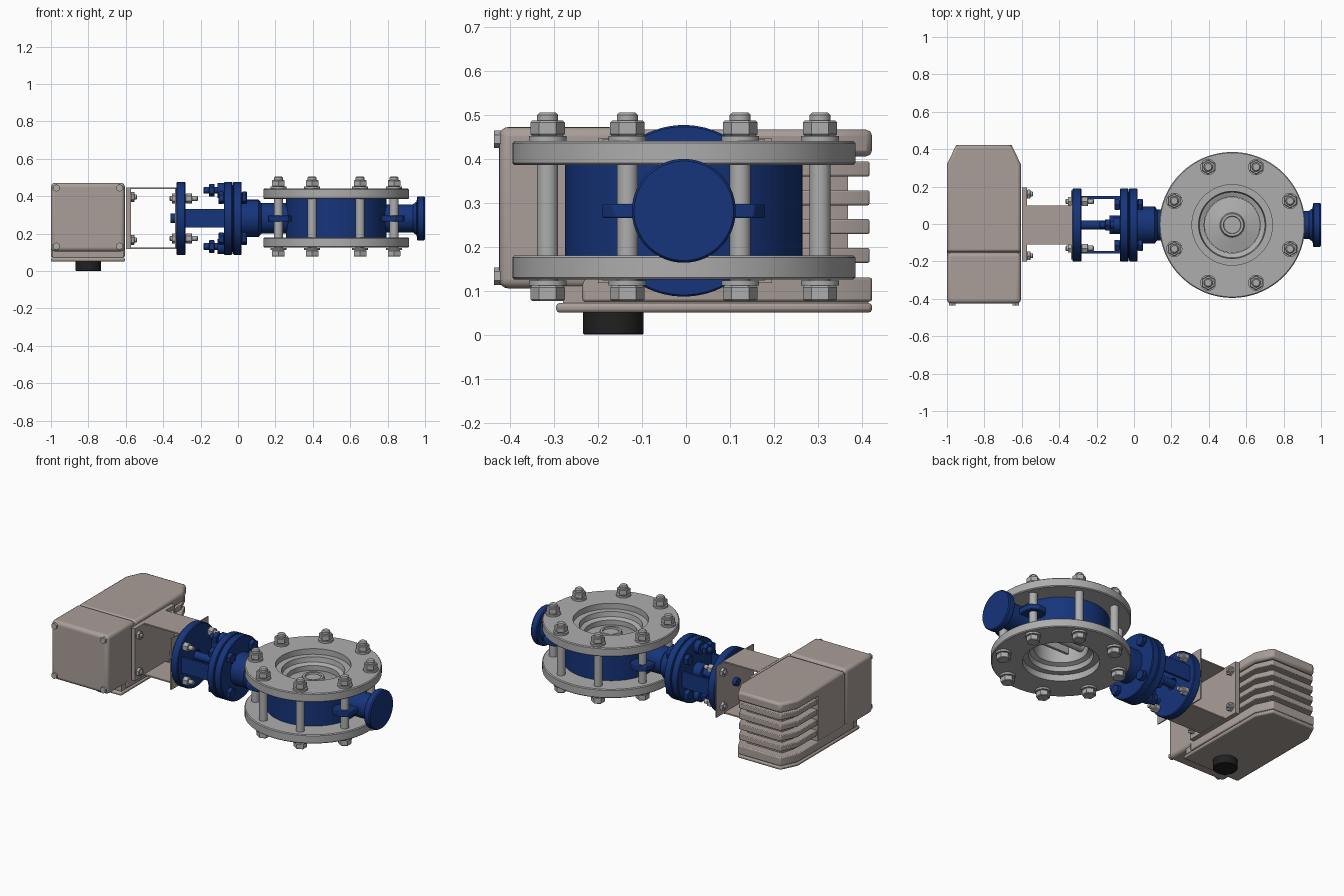
import bpy, bmesh, math
from mathutils import Vector, Matrix

if "Cube" in bpy.data.objects:
    bpy.data.objects.remove(bpy.data.objects["Cube"])


def mat(name, c):
    m = bpy.data.materials.new(name)
    m.diffuse_color = (*c, 1)
    m.use_nodes = True
    m.node_tree.nodes["Principled BSDF"].inputs["Base Color"].default_value = m.diffuse_color
    return m


BLUE = mat("blue_paint", (0.008, 0.035, 0.2))
BEIGE = mat("beige_paint", (0.40, 0.345, 0.32))
BLACK = mat("black_plastic", (0.015, 0.015, 0.015))
STEEL = mat("steel", (0.42, 0.42, 0.42))
CX, CY, CZ = 0.525, -0.005, 0.2815   # valve centre


def make(name, verts, faces, m, bevel=0, segs=2):
    me = bpy.data.meshes.new(name)
    me.from_pydata(verts, [], faces)
    bm = bmesh.new()
    bm.from_mesh(me)
    bmesh.ops.remove_doubles(bm, verts=bm.verts, dist=1e-5)
    bmesh.ops.recalc_face_normals(bm, faces=bm.faces)
    bm.to_mesh(me)
    bm.free()
    ob = bpy.data.objects.new(name, me)
    bpy.context.collection.objects.link(ob)
    me.materials.append(m)
    bpy.ops.object.select_all(action='DESELECT')
    bpy.context.view_layer.objects.active = ob
    ob.select_set(True)
    bpy.ops.object.shade_smooth_by_angle(angle=math.radians(35))
    if bevel:
        b = ob.modifiers.new("bevel", 'BEVEL')
        b.width, b.segments, b.limit_method = bevel, segs, 'ANGLE'
    return ob


def lathe(name, prof, loc, axis='Z', m=STEEL, n=64, closed=False):
    """Turn (radius, height) points around an axis through loc."""
    verts, faces, k = [], [], len(prof)
    for i in range(n):
        a = 2 * math.pi * (i + 0.5) / n
        for r, h in prof:
            c, s = r * math.cos(a), r * math.sin(a)
            p = (c, s, h) if axis == 'Z' else (h, c, s)
            verts.append(Vector(loc) + Vector(p))
    for i in range(n):
        j = (i + 1) % n
        for q in range(k if closed else k - 1):
            w = (q + 1) % k
            faces.append((i * k + q, i * k + w, j * k + w, j * k + q))
    return make(name, verts, faces, m)


def cyl(name, r, h0, h1, loc, axis='Z', m=STEEL, n=32, c=0.0):
    """Solid cylinder between heights h0 and h1 with chamfer c."""
    prof = [(0, h0), (r - c, h0), (r, h0 + c), (r, h1 - c), (r - c, h1), (0, h1)]
    if not c:
        prof = [(0, h0), (r, h0), (r, h1), (0, h1)]
    return lathe(name, prof, loc, axis, m, n)


def prism(name, outline, z0, z1, m, bevel=0):
    n = len(outline)
    v = [(x, y, z0) for x, y in outline] + [(x, y, z1) for x, y in outline]
    f = [tuple(range(n)), tuple(range(n, 2 * n))]
    f += [(i, (i + 1) % n, n + (i + 1) % n, n + i) for i in range(n)]
    return make(name, v, f, m, bevel)


def box(name, x, y, z, m, bevel=0):
    return prism(name, [(x[0], y[0]), (x[1], y[0]), (x[1], y[1]), (x[0], y[1])], *z, m, bevel)


# pipe flanges
for nm, z0 in (("lower", 0.125), ("upper", 0.385)):
    z1 = z0 + 0.055
    lathe(nm + "_flange", [(0.215, z0), (0.385, z0), (0.39, z0 + .005), (0.39, z1 - .005),
                           (0.385, z1), (0.215, z1)], (CX, CY, 0), n=96, closed=True)

# stud bolts with nuts and washers
for i in range(8):
    a = math.radians(22.5 + 45 * i)
    p = (CX + 0.335 * math.cos(a), CY + 0.335 * math.sin(a), 0)
    cyl(f"stud_{i}", 0.024, 0.11, 0.505, p, c=0.006)
    for s, nm in ((1, "upper"), (-1, "lower")):
        q = (p[0], p[1], CZ)
        lo, hi = sorted((s * 0.158, s * 0.170))
        cyl(f"{nm}_washer_{i}", 0.043, lo, hi, q)
        lo, hi = sorted((s * 0.170, s * 0.205))
        cyl(f"{nm}_nut_{i}", 0.039, lo, hi, q, n=6, c=0.004)

# valve body ring, seat liner and closing disc
lathe("valve_body", [(0.205, 0.18), (0.27, 0.18), (0.27, 0.385), (0.205, 0.385)],
      (CX, CY, 0), m=BLUE, closed=True)
lathe("seat_liner", [(0.217, .165), (0.217, .405), (0.18, .405), (0.175, .375), (0.15, .365),
                     (0.15, .205), (0.175, .195), (0.18, .165)], (CX, CY, 0), closed=True)
lathe("closing_disc", [(0, .36), (.045, .36), (.047, .37), (.06, .37), (.066, .355), (.13, .34),
                       (.149, .335), (.149, .30), (.13, .285), (0, .275)], (CX, CY, 0))
cyl("disc_shaft", 0.03, -0.16, 0.16, (CX, CY, 0.275), 'X')
for s in (-1, 1):
    box(f"disc_rib_{s}", (CX - 0.1, CX + 0.1), (CY + s * 0.06 - .008, CY + s * 0.06 + .008),
        (0.235, 0.30), STEEL)

# locating lugs around the studs
for sx in (-1, 1):
    o = [(0.24, -0.15), (0.26, -0.18), (0.315, -0.185), (0.355, -0.16), (0.365, -0.115)]
    o = o + [(x, -y) for x, y in reversed(o)]
    prism("lug_plate", [(CX + sx * x, CY + y) for x, y in o], 0.265, 0.297, BLUE, 0.004)

# end cap and bonnet neck
lathe("end_cap", [(0, .76), (.075, .76), (.075, .935), (.09, .955), (.113, .957), (.118, .962),
                  (.118, .993), (.113, 1.0), (0, 1.0)], (0, CY, CZ), 'X', BLUE)
lathe("bonnet_neck", [(0, .28), (.082, .28), (.082, .125), (.1, .11), (.1, .02), (0, .02)],
      (0, CY, CZ), 'X', BLUE)

# bonnet flange pair and its bolts
cyl("bonnet_flange_inner", 0.195, -0.026, 0.02, (0, CY, CZ), 'X', BLUE, 64, 0.004)
cyl("bonnet_flange_outer", 0.195, -0.075, -0.03, (0, CY, CZ), 'X', BLUE, 64, 0.004)
cyl("bonnet_gasket", 0.18, -0.032, -0.024, (0, CY, CZ), 'X', BLUE, 64)
for i in range(4):
    a = math.radians(45 + 90 * i)
    p = (0, CY + 0.155 * math.cos(a), CZ + 0.155 * math.sin(a))
    cyl(f"bonnet_nut_{i}", 0.033, 0.02, 0.047, p, 'X', BLUE, 6, 0.003)
    cyl(f"bonnet_bolt_head_{i}", 0.033, -0.105, -0.075, p, 'X', BLUE, 6, 0.003)
for s in (-1, 1):
    p = (0, CY, CZ + s * 0.15)
    cyl("gland_stud", 0.018, -0.185, -0.07, p, 'X', BLUE, 24, 0.004)
    cyl("gland_nut", 0.034, -0.155, -0.125, p, 'X', BLUE, 6, 0.003)
    cyl("gland_boss", 0.04, -0.11, -0.07, p, 'X', BLUE, 24)

# yoke: stem, side plates and mounting disc
cyl("stem", 0.025, -0.36, -0.06, (0, CY, CZ), 'X', BLUE)
cyl("stem_packing", 0.05, -0.13, -0.07, (0, CY, CZ), 'X', BLUE)
for s in (-1, 1):
    y = CY + s * 0.147
    box("yoke_plate", (-0.285, -0.07), (y - .007, y + .007), (CZ - .05, CZ + .05), BLUE)
lathe("yoke_disc", [(.035, -.33), (.19, -.33), (.195, -.325), (.195, -.285), (.19, -.28), (.035, -.28)],
      (0, CY, CZ), 'X', BLUE, closed=True)

# actuator bracket
box("bracket_valve_plate", (-0.337, -0.33), (-0.19, 0.18), (0.123, 0.444), BEIGE)
box("bracket_actuator_plate", (-0.60, -0.573), (-0.2, 0.195), (0.118, 0.446), BEIGE)
for z in (0.119, 0.439):
    box("bracket_arm", (-0.575, -0.33), (-0.11, 0.1), (z, z + 0.008), BEIGE)
for sy in (-1, 1):
    for sz in (-1, 1):
        p = (0, CY + sy * 0.125, CZ + sz * 0.107)
        cyl("yoke_bolt", 0.014, -0.365, -0.215, p, 'X', n=16, c=.003)
        cyl("yoke_bolt_head", 0.027, -0.353, -0.337, p, 'X', n=6)
        cyl("yoke_nut", 0.027, -0.28, -0.245, p, 'X', n=6, c=.003)
        p = (0, CY + sy * 0.165, CZ + sz * 0.115)
        cyl("actuator_bolt", 0.013, -0.59, -0.54, p, 'X', n=16, c=.003)
        cyl("actuator_bolt_head", 0.027, -0.573, -0.553, p, 'X', n=6, c=.003)


def tapered(y0, i=0.0):
    """Actuator outline from above, inset by i, with a narrowed rear end."""
    return [(-1 + i, y0), (-0.605 - i, y0), (-0.605 - i, 0.32 - i * .6), (-0.655 - i * .5, 0.423 - i),
            (-0.95 + i * .5, 0.423 - i), (-1 + i, 0.32 - i * .6)]


# actuator housing: front cover, solid middle, roof, core, fins, base
cover = box("actuator_cover", (-1, -0.605), (-0.425, -0.153), (0.105, 0.472), BEIGE, 0.022)
cover.modifiers["bevel"].segments = 4
for x in (-0.972, -0.633):
    for z in (0.133, 0.444):
        cyl("cover_screw", 0.02, 0, 0.016, (0, 0, 0), n=6).matrix_world = (
            Matrix.Translation((x, -0.42, z)) @ Matrix.Rotation(math.pi / 2, 4, 'X'))
box("actuator_middle", (-0.998, -0.607), (-0.155, 0.12), (0.11, 0.45), BEIGE, 0.004)
prism("actuator_roof", tapered(-0.15), 0.405, 0.466, BEIGE, 0.014)
prism("actuator_core", tapered(0.1, 0.055), 0.10, 0.42, BEIGE)
for i in range(4):
    z = 0.163 + 0.0655 * i
    prism(f"cooling_fin_{i}", tapered(0.1, 0.006), z, z + 0.034, BEIGE, 0.004)
prism("actuator_base", tapered(-0.235), 0.075, 0.13, BEIGE, 0.006)
prism("actuator_bottom_plate", tapered(-0.295), 0.05, 0.072, BEIGE, 0.008)
prism("base_joint", tapered(-0.28, 0.008), 0.065, 0.115, BEIGE)

# control knob underneath
cyl("bottom_knob", 0.069, 0, 0.055, (-0.8, -0.165, 0), m=BLACK, n=48, c=0.003)
